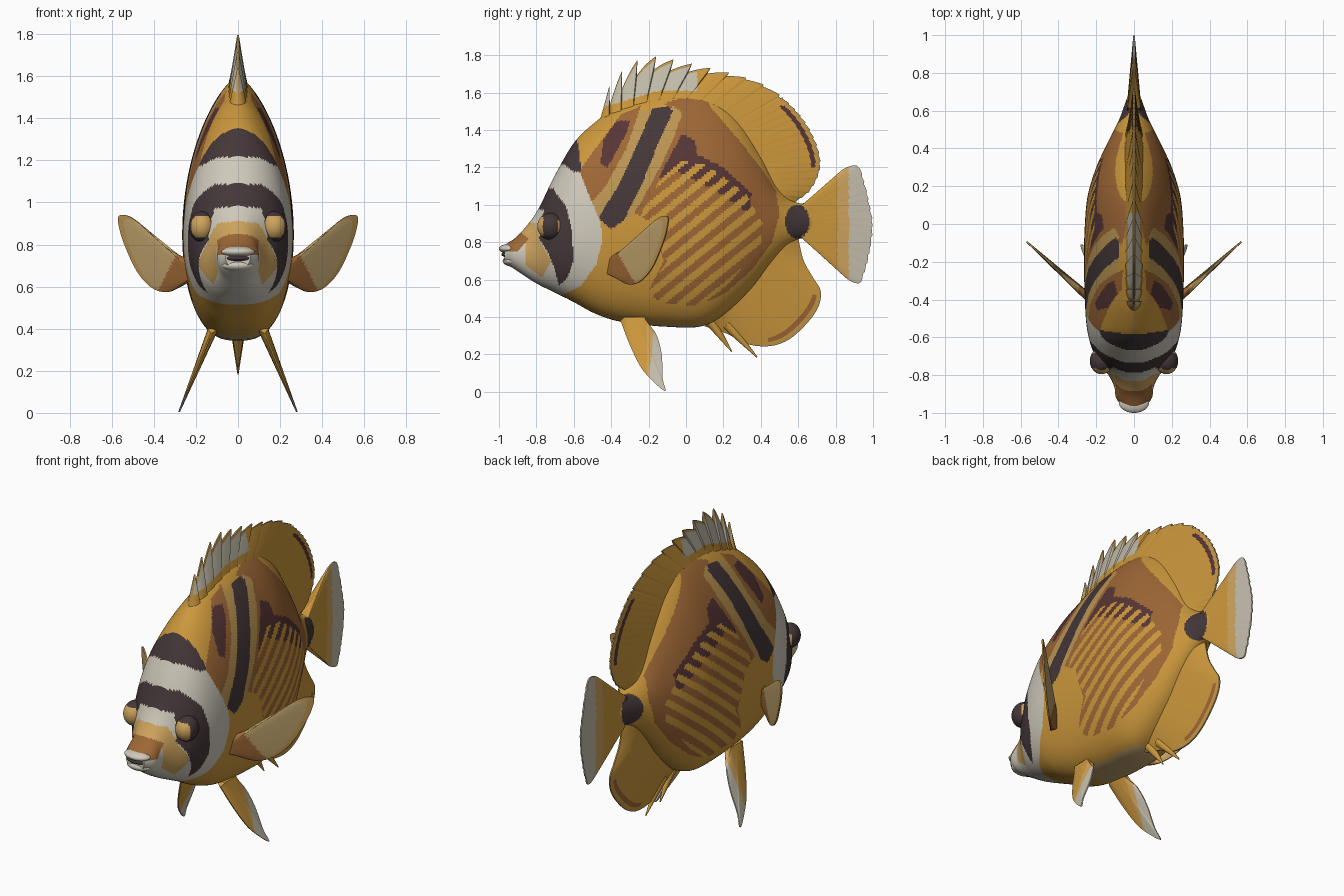
import bpy, bmesh, math
from mathutils import Vector, Matrix

if "Cube" in bpy.data.objects:
    bpy.data.objects.remove(bpy.data.objects["Cube"])

# ---- flat colours
COLOURS = {
    "yellow": (0.60, 0.31, 0.045), "brown": (0.34, 0.135, 0.036), "maroon": (0.095, 0.036, 0.036),
    "dark": (0.058, 0.038, 0.040), "white": (0.62, 0.58, 0.49), "tan": (0.50, 0.30, 0.085),
    "pale_grey": (0.55, 0.51, 0.41), "pale_orange": (0.62, 0.37, 0.11), "sand": (0.52, 0.36, 0.15),
}
NAMES = list(COLOURS)
MATS = []
for key, rgb in COLOURS.items():
    mat = bpy.data.materials.new(key)
    mat.diffuse_color = (*rgb, 1)
    mat.use_nodes = True
    mat.node_tree.nodes["Principled BSDF"].inputs["Base Color"].default_value = mat.diffuse_color
    MATS.append(mat)


# ---- helpers
def interp(table, y):
    """Smooth interpolation through (position, value) pairs."""
    if y <= table[0][0]:
        return table[0][1]
    for i in range(len(table) - 1):
        (a, p), (b, q) = table[i], table[i + 1]
        if y <= b:
            def slope(k):
                lo, hi = table[max(k - 1, 0)], table[min(k + 1, len(table) - 1)]
                return (hi[1] - lo[1]) / (hi[0] - lo[0])
            t, h = (y - a) / (b - a), b - a
            return ((2*t**3 - 3*t*t + 1) * p + (t**3 - 2*t*t + t) * h * slope(i)
                    + (3*t*t - 2*t**3) * q + (t**3 - t*t) * h * slope(i + 1))
    return table[-1][1]


def resample(pts, n):
    """Smooth curve through 2D points, n + 1 samples at even spacing."""
    d = [0.0]
    for a, b in zip(pts, pts[1:]):
        d.append(d[-1] + math.dist(a, b))
    us = [list(zip(d, [p[k] for p in pts])) for k in (0, 1)]
    return [Vector((interp(us[0], d[-1]*i/n), interp(us[1], d[-1]*i/n))) for i in range(n + 1)]


def inside(poly, y, z):
    hit = False
    for (a, b), (c, d) in zip(poly, poly[1:] + poly[:1]):
        if (b > z) != (d > z) and y < (c - a) * (z - b) / (d - b) + a:
            hit = not hit
    return hit


def in_spot(c):
    return ((c.y - .595) / .065)**2 + ((c.z - .91) / .09)**2 < 1


def finish(name, bm, rule, mirror=False):
    bmesh.ops.recalc_face_normals(bm, faces=bm.faces)
    for f in bm.faces:
        f.smooth = True
        f.material_index = NAMES.index(rule(f))
    me = bpy.data.meshes.new(name)
    bm.to_mesh(me)
    bm.free()
    me.set_sharp_from_angle(angle=math.radians(50))
    for m in MATS:
        me.materials.append(m)
    ob = bpy.data.objects.new(name, me)
    bpy.context.collection.objects.link(ob)
    if mirror:
        ob.modifiers.new("mirror", 'MIRROR').use_mirror_merge = False


def loft(name, rings, rule, mirror=False):
    """Skin closed rings; rule(centre, normal, ring position) gives the colour."""
    bm = bmesh.new()
    vs = [[bm.verts.new(p) for p in r] for r in rings]
    k, pos = len(rings[0]), {}
    for a, b in zip(vs, vs[1:]):
        for j in range(k):
            pos[bm.faces.new((a[j], a[(j+1) % k], b[(j+1) % k], b[j]))] = j
    for r in (vs[0], vs[-1]):
        pos[bm.faces.new(r)] = 0
    finish(name, bm, lambda f: rule(f.calc_center_median(), f.normal, pos[f]), mirror)


def fin(name, inner, outer, place, thick, rule, n=160, m=24, notch=None, mirror=False):
    """Thin tapering plate between a base curve and an outer edge."""
    rings = []
    for i, (a, b) in enumerate(zip(resample(inner, n), resample(outer, n))):
        if notch:
            b = b - (b - a).normalized() * notch(i / n)
        half = [(a.lerp(b, j / m), 0.004 + thick * (1 - j / m)) for j in range(m + 1)]
        rings.append([place(p, t) for p, t in half] + [place(p, -t) for p, t in reversed(half)])
    edge = lambda j: (j + .5) / m if j < m else (2*m + .5 - j) / m
    loft(name, rings, lambda c, nrm, j: rule(c, edge(j)), mirror)


def ellipsoid(name, centre, size, rule, mirror=False):
    bm = bmesh.new()
    bmesh.ops.create_uvsphere(bm, u_segments=40, v_segments=28, radius=1,
                              matrix=Matrix.Translation(centre) @ Matrix.Diagonal((*size, 1)))
    finish(name, bm, rule, mirror)


def spine(name, a, b, r, colour):
    a, b = Vector(a), Vector(b)
    rot = (b - a).to_track_quat('Z', 'Y').to_matrix().to_4x4()
    bm = bmesh.new()
    bmesh.ops.create_cone(bm, cap_ends=True, segments=12, radius1=r, radius2=0.003,
                          depth=(b - a).length, matrix=Matrix.Translation((a + b) / 2) @ rot)
    finish(name, bm, lambda f: colour)


# ---- painted regions in the side view (y, z), first hit wins
HEAD = [
    ("dark", [(-.72, 1.215), (-.62, 1.45), (-.575, 1.32), (-.56, 1.18), (-.60, 1.175), (-.65, 1.215)]),
    ("dark", [(-.83, 1.0), (-.78, 1.09), (-.71, 1.085), (-.64, .99), (-.61, .86), (-.60, .70),
              (-.64, .60), (-.68, .57), (-.70, .65), (-.74, .75), (-.785, .82), (-.76, .97)]),
    ("brown", [(-1.1, .755), (-1.1, .85), (-.90, .86), (-.84, .82), (-.90, .75)]),
    ("pale_orange", [(-1, .83), (-.88, .92), (-.80, .90), (-.78, .80), (-.72, .70), (-.77, .61), (-.86, .68), (-.86, .8)]),
    ("white", [(-1.1, .4), (-1.1, 1), (-.72, 1.3), (-.57, 1.18), (-.51, 1.03), (-.455, .90), (-.45, .80),
               (-.48, .68), (-.56, .57), (-.66, .52), (-.75, .45)]),
    ("maroon", [(-.46, 1.22), (-.42, 1.20), (-.32, 1.38), (-.30, 1.45), (-.37, 1.45), (-.44, 1.35)]),
]
FLANK = [
    ("dark", [(-.47, .93), (-.40, .87), (-.33, .92), (-.22, 1.15), (-.14, 1.35), (-.07, 1.50),
              (-.10, 1.53), (-.18, 1.51), (-.25, 1.35), (-.35, 1.12)]),
    ("tan", [(-.33, .91), (-.28, .95), (-.17, 1.14), (-.08, 1.32), (-.02, 1.49), (-.07, 1.53), (-.14, 1.36), (-.22, 1.15)]),
    ("tan", [(-.52, 1.0), (-.46, .93), (-.35, 1.12), (-.25, 1.35), (-.18, 1.51), (-.25, 1.50), (-.32, 1.30), (-.43, 1.10)]),
    ("brown", [(-.57, 1.18), (-.51, 1.0), (-.43, 1.10), (-.32, 1.30), (-.24, 1.53), (-.35, 1.48), (-.50, 1.28)]),
]
FLANK_BROWN = [(-.12, 1.54), (.08, 1.61), (.15, 1.50), (.28, 1.35), (.40, 1.20), (.48, 1.08), (.50, .95),
               (.46, .80), (.35, .65), (.20, .52), (.05, .46), (-.15, .48), (-.20, .54), (-.12, .70),
               (-.18, .90), (-.28, .96), (-.15, 1.20), (-.02, 1.48)]
LINED = [(-.24, .95), (-.15, 1.12), (-.02, 1.24), (.10, 1.22), (.32, 1.06), (.41, .90), (.40, .78),
         (.22, .57), (.05, .44), (-.2, .44), (-.22, .52), (-.10, .70)]
DARK_LINES = [(-.15, 1.14), (-.02, 1.38), (.05, 1.34), (.06, 1.27), (.20, 1.20), (.35, 1.06), (.34, .95),
              (.15, 1.08), (-.05, 1.18)]


def body_colour(c, n, j):
    y, z = c.y, c.z
    if in_spot(c):
        return "dark"
    if n.z < -.9 and -.32 < y < .15:
        return "sand"
    for colour, poly in HEAD + FLANK:
        if inside(poly, y, z):
            return colour
    if inside(FLANK_BROWN, y, z):
        line = (z * math.cos(.68) - y * math.sin(.68)) / .073 % 1
        if inside(LINED, y, z) and line < .5:
            return "yellow"
        return "maroon" if inside(DARK_LINES, y, z) else "brown"
    return "yellow"


# ---- body: oval sections along y
TOP = [(-.97, .785), (-.9, .835), (-.8, .96), (-.7, 1.16), (-.6, 1.33), (-.5, 1.43), (-.4, 1.5), (-.2, 1.58),
       (0, 1.60), (.15, 1.57), (.28, 1.47), (.4, 1.29), (.48, 1.13), (.56, 1.03), (.65, 1.0), (.74, .99)]
BOTTOM = [(-.97, .69), (-.9, .645), (-.8, .58), (-.7, .53), (-.6, .48), (-.5, .425), (-.4, .387), (-.3, .367),
          (-.1, .348), (.08, .35), (.2, .41), (.35, .55), (.45, .68), (.55, .79), (.65, .83), (.74, .84)]
WIDTH = [(-.97, .06), (-.92, .095), (-.86, .105), (-.8, .135), (-.72, .195), (-.62, .235), (-.5, .255), (-.2, .265),
         (0, .26), (.15, .245), (.3, .2), (.42, .145), (.55, .08), (.65, .043), (.74, .01)]
MIDDLE = [(-.97, .74), (-.8, .75), (-.6, .83), (0, .85), (.5, .9), (.74, .91)]
POWER = [(-.97, .9), (-.7, 1.0), (-.3, 1.35), (.4, 1.45), (.74, 1.2)]
rings = []
for i in range(261):
    y = -.97 + 1.71 * i / 260
    top, low, w, mid, pw = (interp(t, y) for t in (TOP, BOTTOM, WIDTH, MIDDLE, POWER))
    ring = []
    for j in range(272):
        a = 2 * math.pi * (j + .5) / 272
        a -= .17 * math.sin(2 * a)
        c, s = math.cos(a), math.sin(a)
        x = math.copysign(abs(c) ** (pw if s > 0 else .72), c) * w
        ring.append(Vector((x, y, mid + s * ((top - mid) if s > 0 else (mid - low)))))
    rings.append(ring)
loft("body", rings, body_colour)


# ---- eyes and mouth
def eye_colour(f):
    c = f.calc_center_median()
    dy, dz = c.y + .725, c.z - .885
    return "pale_orange" if (dy < -.038 and abs(dz) < .048) or (dy > .04 and abs(dz) < .04) else "dark"


ellipsoid("eye", (.172, -.725, .885), (.062, .07, .072), eye_colour, True)
ellipsoid("upper_lip", (0, -.945, .765), (.08, .055, .026), lambda f: "white")
ellipsoid("lower_lip", (0, -.925, .700), (.078, .055, .030), lambda f: "white")
ellipsoid("mouth_gap", (0, -.935, .735), (.072, .052, .018), lambda f: "dark")

# ---- dorsal fin: saw-toothed spines, then a rounded soft part
median = lambda p, t: Vector((t, p.x, p.y))


def dorsal_notch(u):
    if u < .62:
        return (.115 * max(0, 1 - u / .5) + .014) * (1 - u * 18 % 1)
    return .008 * (1 - u * 40 % 1)


def dorsal_colour(c, v):
    if in_spot(c):
        return "dark"
    if c.y < .06 and c.z > 1.61 + .3 * min(c.y + .15, 0):
        return "pale_grey" if v < .93 else "tan"
    if c.y > .5 and 1.2 < c.z < 1.53 and .87 < v < .93:
        return "maroon"
    return "tan" if v > .95 else "yellow"


fin("dorsal_fin", [(-.47, 1.38), (-.2, 1.50), (.05, 1.52), (.25, 1.38), (.40, 1.15), (.48, 1.03)],
    [(-.46, 1.56), (-.38, 1.68), (-.27, 1.77), (-.16, 1.795), (0, 1.765), (.2, 1.715), (.38, 1.66), (.50, 1.59),
     (.62, 1.47), (.69, 1.35), (.72, 1.24), (.71, 1.16), (.66, 1.07), (.58, 1.01)],
    median, .05, dorsal_colour, 320, 28, dorsal_notch)


# ---- anal fin and its spines
def anal_colour(c, v):
    if in_spot(c):
        return "dark"
    if c.y > .44 and c.z < .52 and .87 < v < .93:
        return "brown"
    return "tan" if v > .95 else "yellow"


fin("anal_fin", [(.12, .42), (.30, .55), (.42, .70), (.52, .85)],
    [(.10, .35), (.22, .31), (.33, .255), (.45, .245), (.55, .28), (.65, .37), (.71, .46), (.72, .54),
     (.68, .61), (.63, .70), (.60, .82)], median, .05, anal_colour, 160, 28)
for a, b in (((.13, .38), (.245, .215)), ((.22, .36), (.38, .185))):
    spine("anal_spine", (0, *a), (0, *b), .03, "yellow")


# ---- tail fin
def tail_colour(c, v):
    if in_spot(c):
        return "dark"
    return "yellow" if c.y < .81 else "pale_orange" if c.y < .87 else "pale_grey"


fin("tail_fin", [(.56, .97), (.56, .85)],
    [(.60, 1.0), (.68, 1.03), (.77, 1.12), (.84, 1.19), (.91, 1.21), (.94, 1.17), (.98, 1.02), (1.0, .89),
     (.985, .75), (.95, .62), (.925, .58), (.86, .605), (.77, .70), (.69, .79), (.60, .84)], median, .04,
    tail_colour, 140, 36, lambda u: .008 * (1 - u * 30 % 1) if .3 < u < .7 else 0)

# ---- pectoral fins, swept out and back
fin("pectoral_fin", [(.22, .71), (.22, .63)],
    [(.24, .73), (.35, .79), (.45, .885), (.52, .935), (.565, .935), (.56, .87), (.53, .78), (.47, .66),
     (.40, .59), (.33, .575), (.24, .62)],
    lambda p, t: Vector((p.x + .67*t, -.38 + (p.x - .25) * .9 - .74*t, p.y)), .02,
    lambda c, v: "brown" if c.x < .32 + .5 * (.70 - c.z) else "sand" if v < .93 else "tan", 110, 24, mirror=True)

# ---- pelvic fins, trailing down and out
fin("pelvic_fin", [(-.33, .40), (-.22, .40)],
    [(-.35, .38), (-.30, .25), (-.24, .13), (-.18, .06), (-.11, .004), (-.125, .07), (-.13, .20), (-.16, .31), (-.21, .37)],
    lambda p, t: Vector((.13 + (.37 - p.y) * .41 + t, p.x, p.y)), .022,
    lambda c, v: "pale_grey" if c.y > -.185 + .1 * (c.z - .2) else "pale_orange" if c.y > -.21 else "yellow",
    100, 24, mirror=True)
